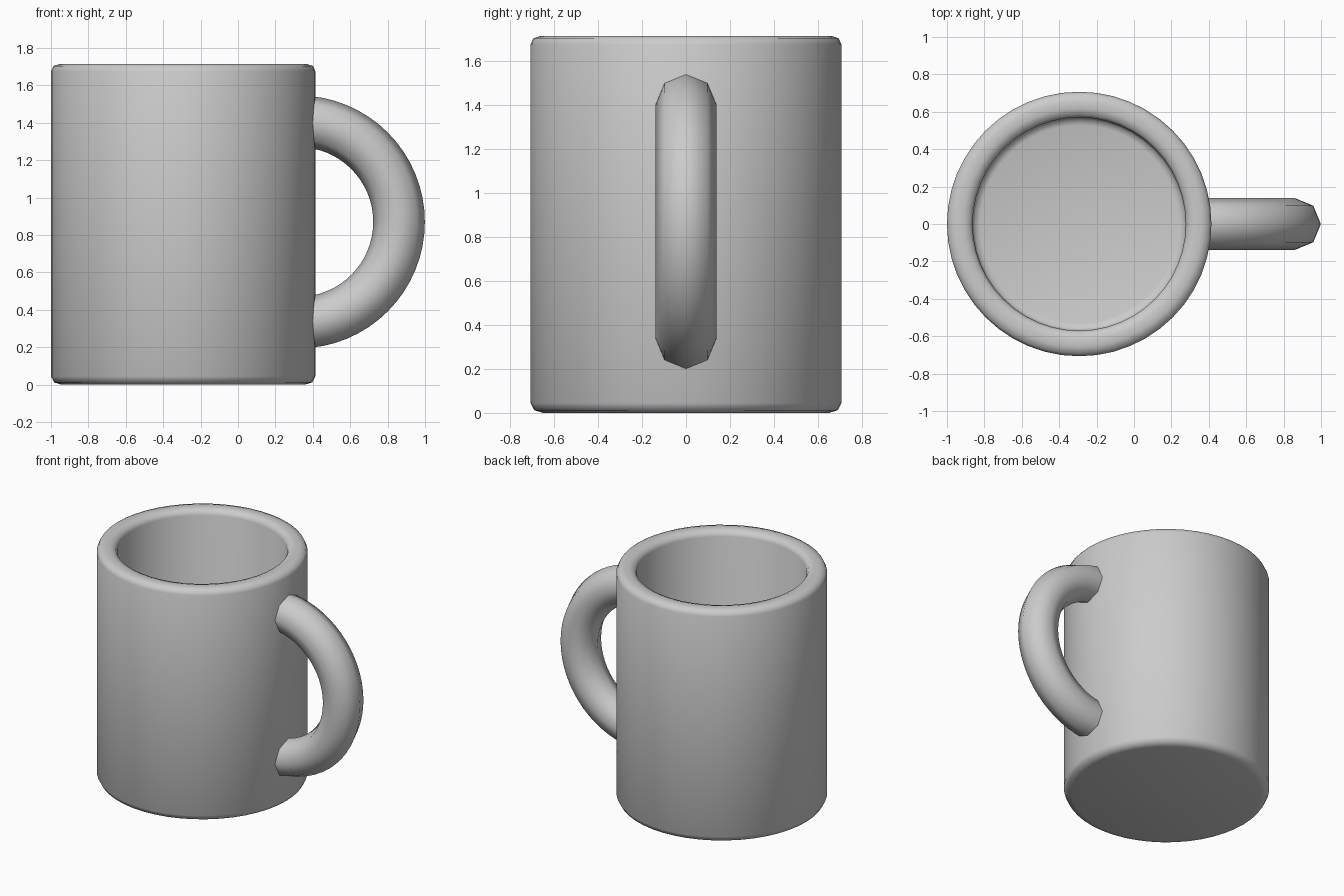
import bpy, bmesh, math
from mathutils import Vector, Matrix

if "Cube" in bpy.data.objects:
    bpy.data.objects.remove(bpy.data.objects["Cube"])

CX = -0.293          # axis of the cup
CUP_SEGS = 48


def finish(bm, name):
    bmesh.ops.remove_doubles(bm, verts=bm.verts, dist=1e-4)
    bmesh.ops.recalc_face_normals(bm, faces=bm.faces)
    for f in bm.faces:
        f.smooth = True
    me = bpy.data.meshes.new(name)
    bm.to_mesh(me)
    bm.free()
    ob = bpy.data.objects.new(name, me)
    bpy.context.collection.objects.link(ob)
    return ob


def spin_profile(bm, pts, center, axis, angle, steps, closed=False):
    verts = [bm.verts.new(p) for p in pts]
    edges = [bm.edges.new(p) for p in zip(verts, verts[1:])]
    if closed:
        edges.append(bm.edges.new((verts[-1], verts[0])))
    bmesh.ops.spin(bm, geom=verts + edges, cent=center, axis=axis,
                   angle=angle, steps=steps, use_duplicate=False)


# Cup: one lathed wall with rounded rim, foot and hollow interior
profile = [(0, 0), (0.65, 0), (0.69, 0.012), (0.707, 0.045),
           (0.707, 1.675), (0.694, 1.704), (0.658, 1.715),
           (0.618, 1.715), (0.583, 1.704), (0.57, 1.675),
           (0.57, 0.17), (0.56, 0.147), (0.53, 0.137), (0, 0.137)]
bm = bmesh.new()
spin_profile(bm, [(CX + r, 0, z) for r, z in profile],
             (CX, 0, 0), (0, 0, 1), math.tau, CUP_SEGS)
finish(bm, "cup")

# Handle: octagonal tube swept around a half ring, ends buried in the wall
HX, HZ, RING, TUBE = 0.323, 0.87, 0.538, 0.138
section = [(HX, TUBE * math.sin(a), HZ - RING + TUBE * math.cos(a))
           for a in (math.tau * i / 8 for i in range(8))]
bm = bmesh.new()
spin_profile(bm, section, (HX, 0, HZ), (0, -1, 0), math.pi, 32, closed=True)
finish(bm, "handle")
